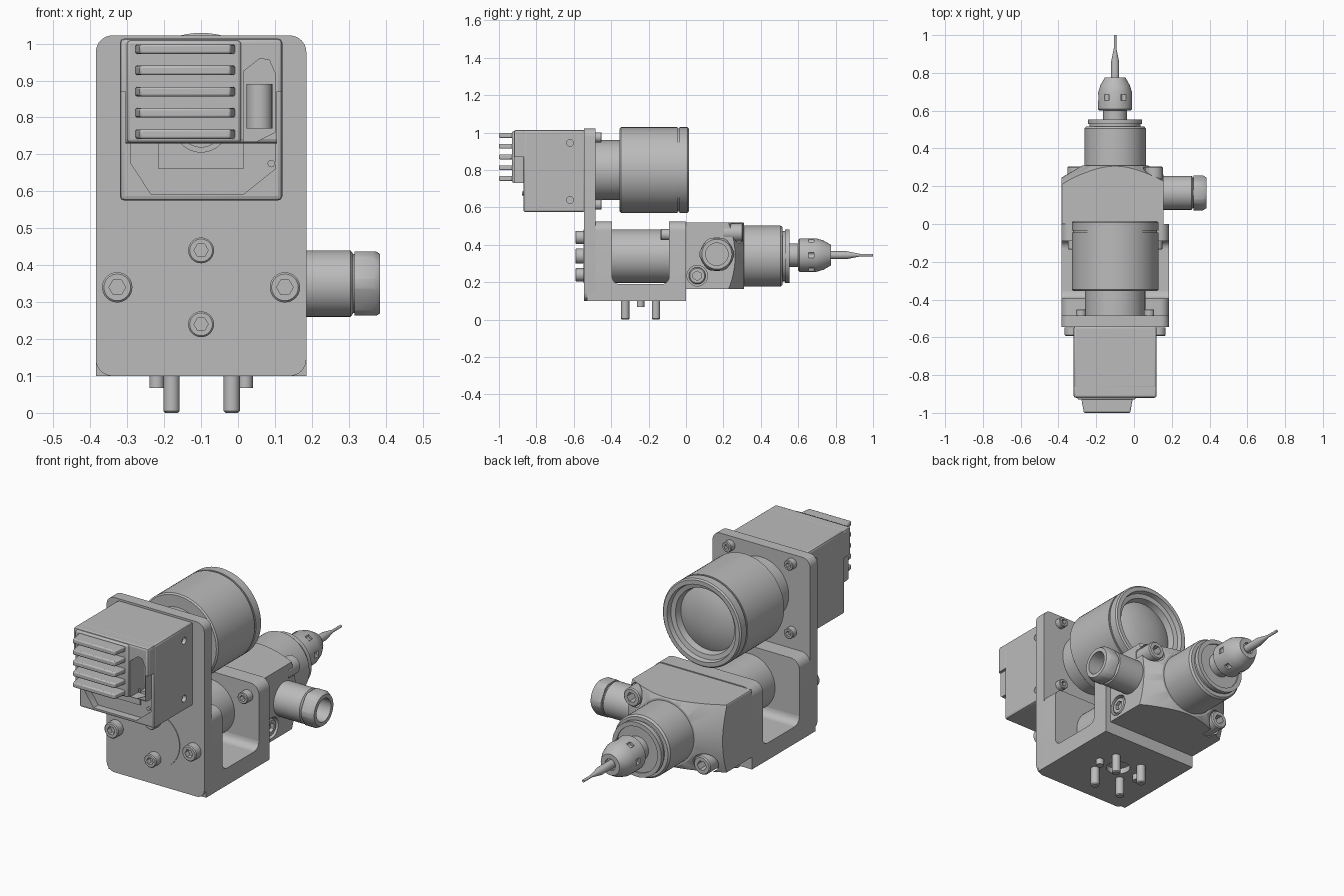
import bpy, bmesh, math
from mathutils import Matrix, Vector

cube = bpy.data.objects.get("Cube")
if cube:
    bpy.data.objects.remove(cube, do_unlink=True)

grey = bpy.data.materials.new("machined grey")
grey.use_nodes = True
colour = (0.5, 0.5, 0.5, 1)
grey.diffuse_color = colour
grey.node_tree.nodes["Principled BSDF"].inputs["Base Color"].default_value = colour

R = math.radians
AXES = {"z": Matrix(), "-z": Matrix.Rotation(R(180), 4, "X"),
        "y": Matrix.Rotation(R(-90), 4, "X"), "-y": Matrix.Rotation(R(90), 4, "X"),
        "x": Matrix.Rotation(R(90), 4, "Y")}
CX, SPINDLE_Z, LENS_Z = -0.1, 0.34, 0.8


def finish(name, bm, bevel=0):
    bmesh.ops.recalc_face_normals(bm, faces=bm.faces)
    me = bpy.data.meshes.new(name)
    bm.to_mesh(me)
    bm.free()
    me.materials.append(grey)
    ob = bpy.data.objects.new(name, me)
    bpy.context.collection.objects.link(ob)
    if bevel:
        mod = ob.modifiers.new("soft edges", "BEVEL")
        mod.width, mod.segments, mod.limit_method = bevel, 2, "ANGLE"
    smooth(ob)
    return ob


def smooth(ob):
    bpy.ops.object.select_all(action="DESELECT")
    ob.select_set(True)
    bpy.context.view_layer.objects.active = ob
    bpy.ops.object.shade_smooth_by_angle(angle=R(35))


def lathe(name, profile, at, axis="y", steps=48):
    """Turn a (radius, distance) profile around an axis."""
    bm = bmesh.new()
    vs = [bm.verts.new((r, 0, t)) for r, t in profile]
    es = [bm.edges.new(p) for p in zip(vs, vs[1:])]
    bmesh.ops.spin(bm, geom=vs + es, axis=(0, 0, 1), cent=(0, 0, 0),
                   angle=2 * math.pi, steps=steps, use_duplicate=False)
    bmesh.ops.remove_doubles(bm, verts=bm.verts, dist=1e-5)
    bm.transform(Matrix.Translation(at) @ AXES[axis])
    return finish(name, bm)


def rod(name, r, length, at, axis="y", steps=32):
    return lathe(name, [(0, 0), (r, 0), (r, length), (0, length)], at, axis, steps)


def prism(name, points, direction, bevel=0):
    """Extrude a flat outline of 3D points."""
    bm = bmesh.new()
    face = bm.faces.new([bm.verts.new(p) for p in points])
    new = bmesh.ops.extrude_face_region(bm, geom=[face])["geom"]
    bmesh.ops.translate(bm, vec=direction,
                        verts=[v for v in new if isinstance(v, bmesh.types.BMVert)])
    return finish(name, bm, bevel)


def box(name, x0, x1, y0, y1, z0, z1, bevel=0):
    return prism(name, [(x0, y0, z0), (x1, y0, z0), (x1, y1, z0), (x0, y1, z0)],
                 (0, 0, z1 - z0), bevel)


def rounded(x0, x1, z0, z1, y, r, corners=(1, 1, 1, 1)):
    """Rectangle outline in the xz plane, corners from lower right anticlockwise."""
    pts = []
    for k, (x, z, sx, sz) in enumerate([(x1, z0, -1, 1), (x1, z1, -1, -1),
                                        (x0, z1, 1, -1), (x0, z0, 1, 1)]):
        if not corners[k]:
            pts.append((x, y, z))
            continue
        for i in range(9):
            a = R(-90 + 90 * k + 90 * i / 8)
            pts.append((x + sx * r + r * math.cos(a), y, z + sz * r + r * math.sin(a)))
    return pts


def boolean(ob, tool, how="DIFFERENCE"):
    mod = ob.modifiers.new("cut", "BOOLEAN")
    mod.operation, mod.object, mod.solver = how, tool, "EXACT"
    bpy.context.view_layer.update()
    me = bpy.data.meshes.new_from_object(
        ob.evaluated_get(bpy.context.evaluated_depsgraph_get()))
    ob.modifiers.clear()
    ob.data = me
    bpy.data.objects.remove(tool, do_unlink=True)
    smooth(ob)


def screw(name, r, h, at, axis):
    """Cap screw with a hexagon socket."""
    c = 0.12 * r
    head = lathe(name, [(0, 0), (r, 0), (r, h - c), (r - c, h), (0, h)], at, axis, 32)
    socket = rod("socket", r * 0.55, h, Vector(at) + AXES[axis] @ Vector((0, 0, h * 0.4)), axis, 6)
    boolean(head, socket)


# Mounting plate and clamp bracket
prism("mounting_plate", rounded(-0.385, 0.185, 0.1, 1.022, -0.545, 0.045), (0, 0.06, 0))
box("bracket_base", -0.385, 0.185, -0.53, 0, 0.1, 0.19)
for name, y0, y1 in [("front_clamp_wall", -0.485, -0.395), ("rear_clamp_wall", -0.09, 0)]:
    prism(name, rounded(-0.385, 0.185, 0.11, 0.525, y0, 0.05, (0, 1, 1, 0)), (0, y1 - y0, 0))
for name, y, s in [("front_fillet", -0.395, 1), ("rear_fillet", -0.09, -1)]:
    arc = [(-0.385, y + s * 0.04 * (1 - math.cos(R(a))), 0.19 + 0.04 * (1 - math.sin(R(a))))
           for a in range(0, 91, 15)]
    prism(name, [(-0.385, y, 0.19)] + arc, (0.57, 0, 0))

# Base pins, dowels and centre bore
base = bpy.data.objects["bracket_base"]
boolean(base, rod("bore", 0.06, 0.05, (CX, -0.243, 0.08), "z"))
for x in (-0.18, -0.017):
    for y in (-0.325, -0.16):
        lathe("base_bolt", [(0, 0), (0.022, 0), (0.022, 0.135), (0.017, 0.14), (0, 0.14)],
              (x, y, 0.14), "-z", 24)
for x in (-0.22, 0.02):
    rod("base_dowel", 0.02, 0.06, (x, -0.243, 0.068), "z", 24)

# Spindle motor, end cap and clamp screws
rod("spindle_motor", 0.143, 0.55, (CX, -0.549, SPINDLE_Z), steps=64)
for dx, dz in [(0, 0.1), (0, -0.1), (0.227, 0), (-0.227, 0)]:
    screw("plate_screw", 0.035 if dz else 0.041, 0.045,
          (CX + dx, -0.547, SPINDLE_Z + dz), "-y")
for s in (1, -1):
    screw("clamp_screw", 0.03, 0.045, (CX + s * 0.22, -0.09, SPINDLE_Z + s * 0.115), "-y")

# Spindle head: a square block turned to a cone at its rear
head = box("spindle_head", -0.385, 0.155, 0, 0.31, 0.165, 0.52)
boolean(head, lathe("turning", [(0, -0.1), (0.335, -0.1), (0.335, 0.21), (0.285, 0.245),
                                (0.17, 0.312), (0, 0.312)], (CX, 0, SPINDLE_Z), steps=96),
        "INTERSECT")
for s in (1, -1):
    at = (CX + s * 0.205, 0.2, SPINDLE_Z + s * 0.125)
    boolean(head, rod("pocket", 0.055, 0.2, at))
    screw("head_screw", 0.048, 0.105, at, "y")
boolean(head, rod("pocket", 0.055, 0.1, (0.125, 0.06, 0.235), "x"))
screw("side_screw", 0.045, 0.03, (0.122, 0.06, 0.235), "x")

# Nose, collet nut and cutting tool
lathe("spindle_nose", [(0, 0.28), (0.163, 0.28), (0.163, 0.505), (0.155, 0.515), (0.135, 0.515),
                       (0.135, 0.53), (0.143, 0.53), (0.143, 0.553), (0.12, 0.553),
                       (0.12, 0.545), (0, 0.545)], (CX, 0, SPINDLE_Z), steps=64)
rod("spindle_shaft", 0.063, 0.1, (CX, 0.53, SPINDLE_Z + 0.005))
nut = lathe("collet_nut", [(0, 0.6), (0.082, 0.6), (0.09, 0.608), (0.09, 0.695), (0.078, 0.735),
                           (0.055, 0.775), (0.03, 0.775), (0.03, 0.76), (0, 0.76)],
            (CX, 0, SPINDLE_Z + 0.005))
for k in range(6):
    a = R(60 * k)
    boolean(nut, rod("spanner_slot", 0.016, 0.03,
                     (CX + 0.093 * math.cos(a), 0.655, 0.345 + 0.093 * math.sin(a)), steps=12))
lathe("cutting_tool", [(0, 0.74), (0.021, 0.74), (0.021, 0.86), (0.007, 0.93), (0.007, 1), (0, 1)],
      (CX, 0, SPINDLE_Z + 0.005), steps=24)

# Hollow cable connector with hexagon nut
pos = (0, 0.165, 0.35)
lathe("connector_barrel", [(0, 0.13), (0.09, 0.13), (0.09, 0.305), (0.08, 0.312), (0.08, 0.32),
                           (0.06, 0.32), (0.06, 0.25), (0, 0.25)], pos, "x")
collar = rod("connector_nut", 0.1, 0.069, (0.316, 0.165, 0.35), "x", 6)
collar.data.transform(Matrix.Translation(pos) @ Matrix.Rotation(R(30), 4, "X")
                      @ Matrix.Translation(-Vector(pos)))
boolean(collar, lathe("nut_chamfer", [(0, 0.3), (0.093, 0.3), (0.093, 0.365), (0.08, 0.385),
                                     (0, 0.385)], pos, "x"), "INTERSECT")
boolean(collar, rod("nut_bore", 0.06, 0.2, (0.25, 0.165, 0.35), "x"))

# Lens with recessed glass
rod("lens_neck", 0.16, 0.2, (CX, -0.5, LENS_Z), steps=64)
lathe("lens_barrel", [(0, -0.355), (0.222, -0.355), (0.229, -0.348), (0.229, -0.045),
                      (0.223, -0.045), (0.223, -0.035), (0.229, -0.035), (0.229, 0.008),
                      (0.222, 0.015), (0.2, 0.015), (0.195, -0.01), (0.172, -0.015),
                      (0.165, -0.05), (0.12, -0.03), (0.06, -0.019), (0, -0.015)],
      (CX, 0, LENS_Z), steps=72)
for dx in (-0.18, 0.18):
    for z in (0.615, 0.975):
        screw("flange_screw", 0.027, 0.035, (CX + dx, -0.487, z), "y")

# Camera housing with a projecting upper hood
body = box("camera_body", -0.32, 0.12, -0.87, -0.54, 0.575, 1.014, 0.012)
lower = [(-0.29, 0.75), (-0.29, 0.675), (-0.235, 0.592), (0.015, 0.592), (0.1, 0.66), (0.1, 0.75)]
boolean(body, prism("lower_opening", [(x, -1, z) for x, z in lower], (0, 0.17, 0)))
window = [(0.015, 0.735), (0.05, 0.735), (0.1, 0.76), (0.1, 0.92), (0.085, 0.955),
          (0.06, 0.96), (0.015, 0.925)]
window_at = [(x, -1, z) for x, z in window]
boolean(body, prism("window", window_at, (0, 0.33, 0)))
for z in (0.64, 0.945):
    for x in (-0.34, 0.1):
        boolean(body, rod("side_hole", 0.018, 0.04, (x, -0.62, z), "x", 20))
hood = box("camera_hood", -0.32, 0.12, -0.92, -0.85, 0.73, 1.014, 0.012)
boolean(hood, prism("window", window_at, (0, 0.33, 0)))
for x in (-0.33, 0.105):
    boolean(hood, box("notch", x, x + 0.025, -1, -0.8, 0.7, 0.87))
box("camera_inner_panel", -0.215, 0.015, -0.838, -0.82, 0.66, 0.75)
lathe("camera_port", [(0, 0), (0.075, 0), (0.075, 0.03), (0.06, 0.03), (0.06, 0.01), (0, 0.01)],
      (CX, -0.825, 0.78), "-y")
rod("housing_pin", 0.01, 0.01, (0.09, -0.867, 0.675), "-y", 16)
rod("window_plug", 0.035, 0.12, (0.058, -0.8, 0.77), "z", 24)

# Cooling fins
box("fin_base", -0.3, 0.008, -0.93, -0.91, 0.732, 1.008, 0.008)
for k in range(5):
    z = 0.755 + 0.0575 * k
    prism("cooling_fin", [(-0.28, -0.92, z - 0.013), (-0.006, -0.92, z - 0.013),
                          (-0.02, -1, z - 0.013), (-0.265, -1, z - 0.013)],
          (0, 0, 0.026), 0.006)
